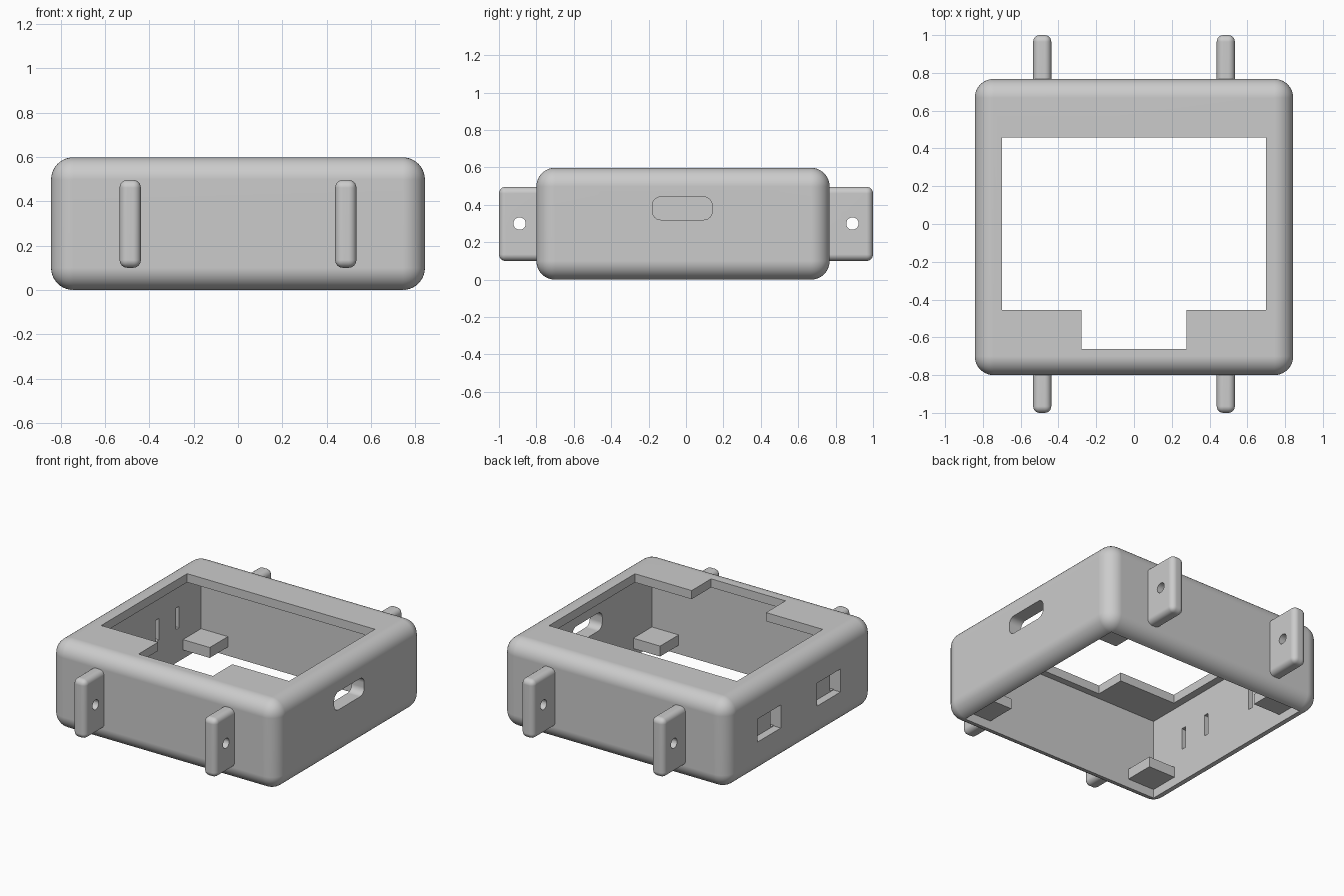
import bpy
import bmesh
from mathutils import Vector

if "Cube" in bpy.data.objects:
    bpy.data.objects.remove(bpy.data.objects["Cube"], do_unlink=True)

grey = bpy.data.materials.new("plain grey")
grey.use_nodes = True
grey.diffuse_color = (0.6, 0.6, 0.6, 1)
grey.node_tree.nodes["Principled BSDF"].inputs["Base Color"].default_value = (0.6, 0.6, 0.6, 1)


def box(name, x, y, z, radius=0, segments=6, axis=None):
    """Box from ranges; rounds all edges, or only those along one axis."""
    bm = bmesh.new()
    bmesh.ops.create_cube(bm, size=1)
    for v in bm.verts:
        v.co = Vector([(r[0] + r[1]) / 2 + c * (r[1] - r[0]) for c, r in zip(v.co, (x, y, z))])
    if radius:
        edges = [e for e in bm.edges
                 if axis is None or abs((e.verts[0].co - e.verts[1].co).normalized()[axis]) > 0.9]
        bmesh.ops.bevel(bm, geom=edges, offset=radius, segments=segments,
                        profile=0.5, affect='EDGES')
    mesh = bpy.data.meshes.new(name)
    bm.to_mesh(mesh)
    bm.free()
    mesh.materials.append(grey)
    ob = bpy.data.objects.new(name, mesh)
    bpy.context.collection.objects.link(ob)
    return ob


def activate(ob):
    bpy.ops.object.select_all(action='DESELECT')
    ob.select_set(True)
    bpy.context.view_layer.objects.active = ob


def cut(ob, cutter):
    """Subtract the cutter and discard it."""
    activate(ob)
    mod = ob.modifiers.new("cut", 'BOOLEAN')
    mod.operation = 'DIFFERENCE'
    mod.solver = 'EXACT'
    mod.object = cutter
    bpy.ops.object.modifier_apply(modifier=mod.name)
    bpy.data.objects.remove(cutter, do_unlink=True)


def smooth(ob):
    activate(ob)
    bpy.ops.object.shade_smooth_by_angle(angle=0.5)
    mod = ob.modifiers.new("even normals", 'WEIGHTED_NORMAL')
    mod.keep_sharp = True


# Rounded shell, hollow and open underneath
shell = box("shell", (-0.843, 0.843), (-0.8, 0.768), (0, 0.598), 0.1, 10)
cut(shell, box("cavity", (-0.75, 0.75), (-0.708, 0.678), (-0.3, 0.54)))

# Top window with a notch towards the front
cut(shell, box("window", (-0.7, 0.7), (-0.456, 0.458), (0.4, 0.8)))
cut(shell, box("window_notch", (-0.277, 0.277), (-0.663, -0.3), (0.4, 0.8)))

# Rounded slot in one side wall
cut(shell, box("side_slot", (0.7, 1), (-0.18, 0.14), (0.32, 0.442), 0.045, 6, axis=0))

# Recessed pockets in the other side wall, with a thin slit at each end
for y in (0.32, -0.315):
    cut(shell, box("pocket", (-1, -0.79), (y - 0.125, y + 0.125), (0.22, 0.375)))
    for end in (-0.107, 0.107):
        mid = y + end
        cut(shell, box("slit", (-1, -0.7), (mid - 0.018, mid + 0.018), (0.225, 0.37)))
smooth(shell)

# Corner blocks inside the bottom rim
for x, x_name in ((-1, "right"), (1, "left")):
    xs = sorted((x * 0.55, x * 0.755))
    box("front_" + x_name + "_block", xs, (-0.713, -0.51), (0.06, 0.13))
    box("back_" + x_name + "_block", xs, (0.485, 0.683), (0.06, 0.13))

# Four mounting tabs, each with a cross hole
for x, x_name in ((-0.486, "right"), (0.486, "left")):
    for ys, hole_y, y_name in (((-1, -0.752), -0.89, "front"), ((0.722, 1), 0.89, "back")):
        tab = box(y_name + "_" + x_name + "_tab", (x - 0.048, x + 0.048), ys, (0.1, 0.496), 0.035)
        cut(tab, box("tab_hole", (x - 0.2, x + 0.2), (hole_y - 0.033, hole_y + 0.033),
                     (0.267, 0.333), 0.0328, 6, axis=0))
        smooth(tab)
